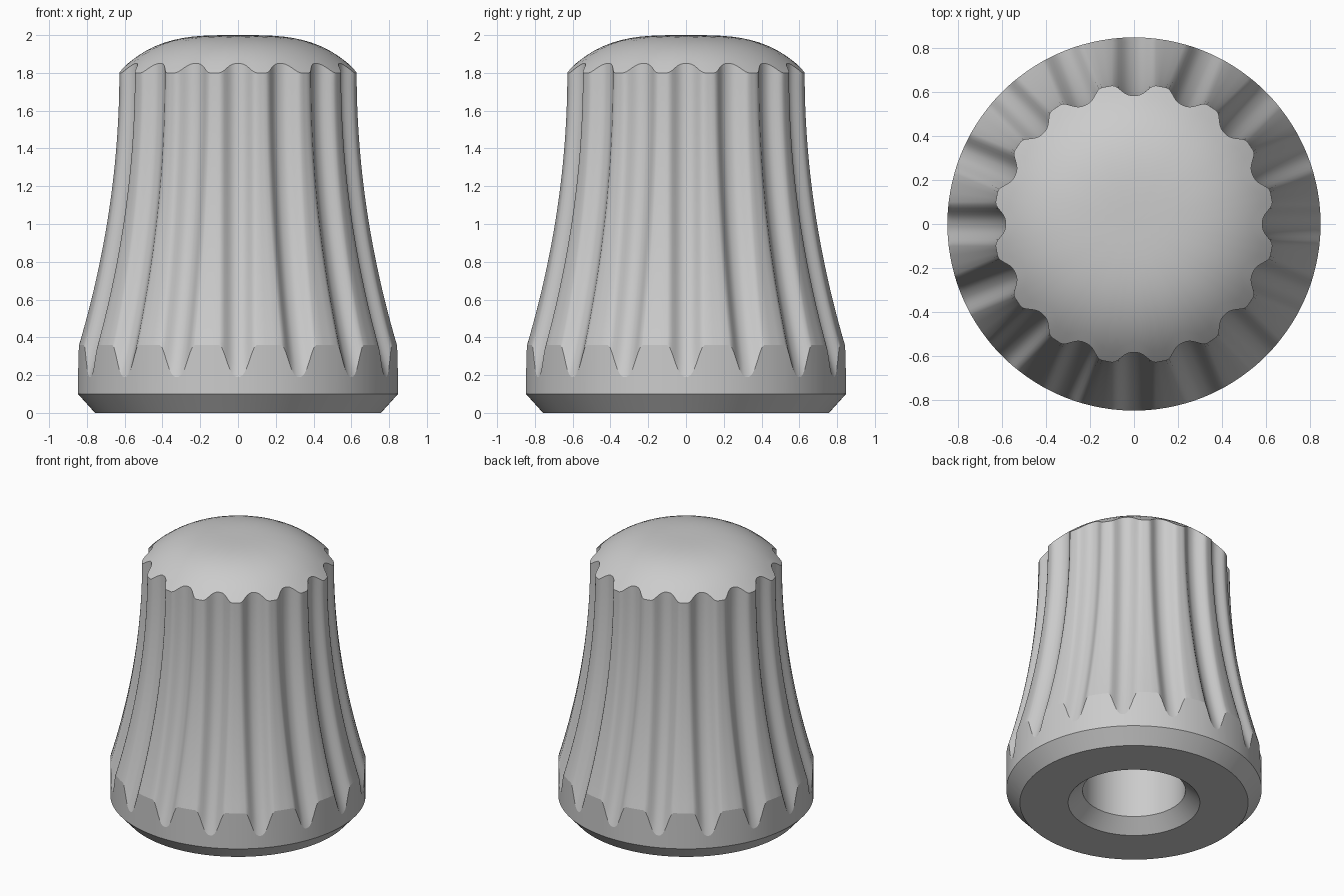
import bpy, bmesh
from math import sin, cos, asin, pi, sqrt

if "Cube" in bpy.data.objects:
    bpy.data.objects.remove(bpy.data.objects["Cube"], do_unlink=True)

FLUTES = 16
STEP = 2 * pi / FLUTES
BASE_R, NECK_R, SHOULDER_Z, EDGE_Z = 0.847, 0.636, 1.8, 0.36
DEPTH, HALF_WIDTH = 0.053, 0.1
CURVE = (SHOULDER_Z - EDGE_Z) ** 2 / (BASE_R - NECK_R)
FLUTE_SEGS, RIDGE_SEGS, BODY_ROWS, DOME_ROWS = 14, 3, 24, 12


def groove(x):
    """How far the surface sits below the ridge, across one flute."""
    u = min(abs(x) / HALF_WIDTH, 1)
    return DEPTH * (1 - sin(pi / 2 * u ** 1.3) ** 2)


def dome_height(r):
    return 2 - 0.2 * (r / NECK_R) ** 3.3


def flared_radius(z):
    return NECK_R + max(SHOULDER_Z - z, 0) ** 2 / CURVE


def column_angle(col, r):
    """Flutes keep a constant width; ridges fill the angle between them."""
    flute, i = divmod(col, FLUTE_SEGS + RIDGE_SEGS)
    edge = asin(HALF_WIDTH / r)
    if i <= FLUTE_SEGS:
        a = asin(HALF_WIDTH * (2 * i / FLUTE_SEGS - 1) / r)
    else:
        a = edge + (STEP - 2 * edge) * (i - FLUTE_SEGS) / RIDGE_SEGS
    return flute * STEP + a


def column_groove(col):
    i = col % (FLUTE_SEGS + RIDGE_SEGS)
    return groove(HALF_WIDTH * (2 * min(i, FLUTE_SEGS) / FLUTE_SEGS - 1))


bm = bmesh.new()
COLS = FLUTES * (FLUTE_SEGS + RIDGE_SEGS)
rings, creases = [], []


def add_ring(place, sharp=False):
    """place(col) gives radius, height and the radius that sets the angle."""
    ring = []
    for col in range(COLS):
        r, z, ref = place(col)
        a = column_angle(col, ref)
        ring.append(bm.verts.new((r * cos(a), r * sin(a), z)))
    if sharp:
        creases.append(ring)
    rings.append(ring)


# Underside: blind socket, its bevel, flat foot and outer bevel
for r, z in ((0.341, 1.2), (0.341, 0.09), (0.437, 0), (0.757, 0), (BASE_R, 0.1)):
    add_ring(lambda col: (r, z, BASE_R), True)


# Fluted flared side, from the scalloped lower edge to the notched shoulder
def side_point(col, t):
    g = column_groove(col)
    low = SHOULDER_Z - sqrt(CURVE * (BASE_R - NECK_R + g))
    high = dome_height(NECK_R - g)
    z = low + (high - low) * t
    r = flared_radius(z) - g
    return r, z, r


for row in range(BODY_ROWS + 1):
    add_ring(lambda col: side_point(col, row / BODY_ROWS), row in (0, BODY_ROWS))


# Domed top
def dome_point(col, k):
    rim = NECK_R - column_groove(col)
    return rim * k, dome_height(rim * k), rim


for row in range(1, DOME_ROWS):
    add_ring(lambda col: dome_point(col, 1 - row / DOME_ROWS))

# Skin the rings and close both ends
for lower, upper in zip(rings, rings[1:]):
    for i in range(COLS):
        j = (i + 1) % COLS
        bm.faces.new((lower[i], lower[j], upper[j], upper[i]))
for ring, z in ((rings[0], rings[0][0].co.z), (rings[-1], 2)):
    pole = bm.verts.new((0, 0, z))
    for i in range(COLS):
        bm.faces.new((ring[i], ring[(i + 1) % COLS], pole))
bmesh.ops.recalc_face_normals(bm, faces=bm.faces)

# Smooth surfaces with crisp edges along the creases
for face in bm.faces:
    face.smooth = True
for ring in creases:
    for i in range(COLS):
        bm.edges.get((ring[i], ring[(i + 1) % COLS])).smooth = False

mesh = bpy.data.meshes.new("fluted_knob")
bm.to_mesh(mesh)
bm.free()
knob = bpy.data.objects.new("fluted_knob", mesh)
bpy.context.collection.objects.link(knob)

grey = bpy.data.materials.new("light_grey")
grey.use_nodes = True
color = (0.6, 0.6, 0.6, 1)
grey.diffuse_color = color
grey.node_tree.nodes["Principled BSDF"].inputs["Base Color"].default_value = color
mesh.materials.append(grey)
